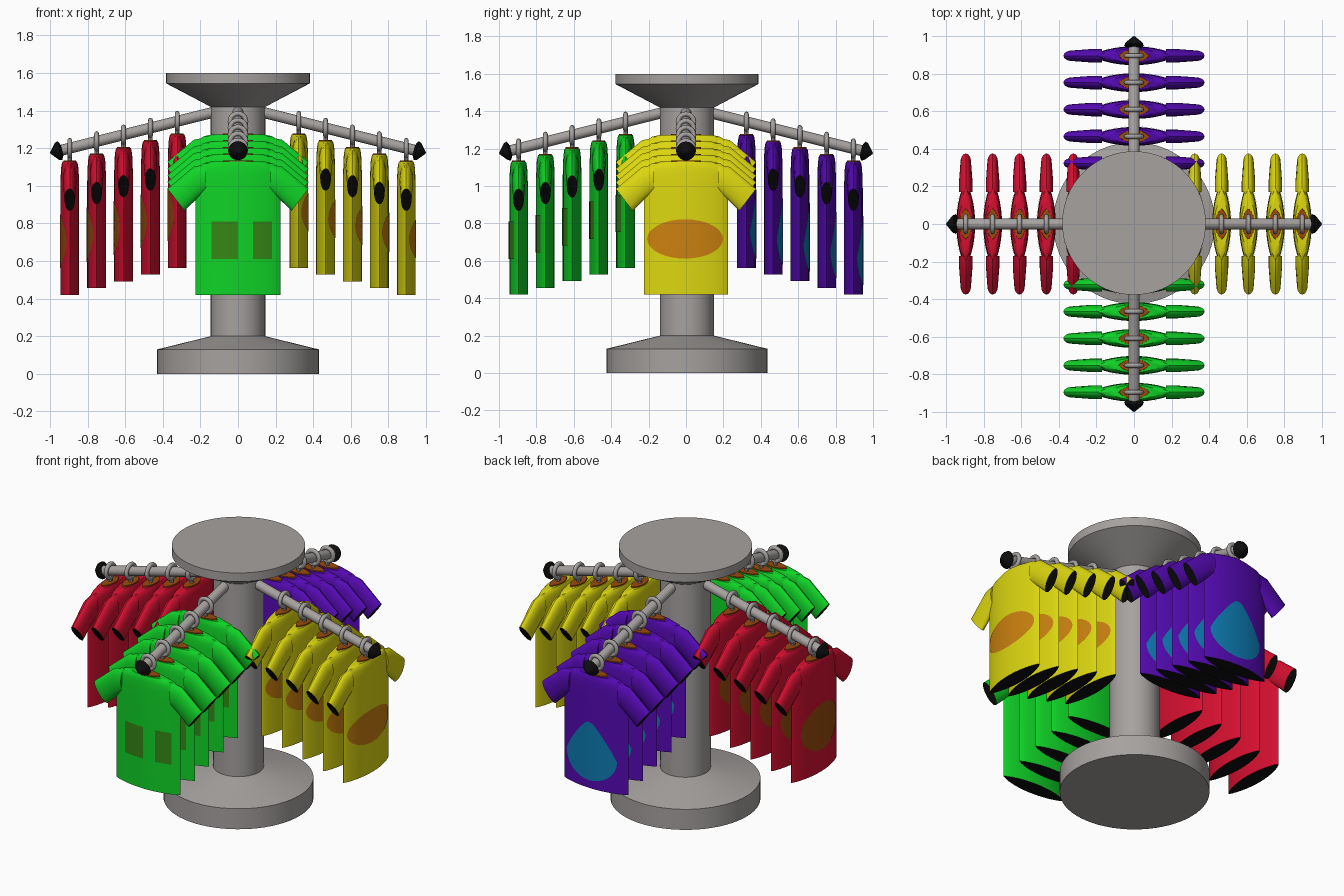
import bpy, bmesh, math
from mathutils import Vector, Matrix

if "Cube" in bpy.data.objects:
    bpy.data.objects.remove(bpy.data.objects["Cube"])


def mat(name, r, g, b):
    m = bpy.data.materials.new(name)
    m.diffuse_color = (r, g, b, 1)
    m.use_nodes = True
    m.node_tree.nodes["Principled BSDF"].inputs["Base Color"].default_value = m.diffuse_color
    return m


GREY = mat("grey metal", 0.38, 0.36, 0.35)
BLACK = mat("black", 0.004, 0.004, 0.004)
BROWN = mat("brown", 0.32, 0.07, 0.004)
GREEN = mat("green cloth", 0.005, 0.65, 0.02)
YELLOW = mat("yellow cloth", 0.72, 0.68, 0.005)
PURPLE = mat("purple cloth", 0.09, 0.003, 0.45)
RED = mat("red cloth", 0.68, 0.005, 0.03)
OLIVE = mat("dark green print", 0.035, 0.24, 0.008)
ORANGE = mat("orange print", 0.6, 0.22, 0.005)
BLUE = mat("blue print", 0.004, 0.2, 0.45)


def finish(name, bm, mats, recalc=True):
    """Turn a bmesh into a mesh with smooth faces and sharp creases."""
    if recalc:
        bmesh.ops.recalc_face_normals(bm, faces=bm.faces)
    me = bpy.data.meshes.new(name)
    bm.to_mesh(me)
    bm.free()
    for m in mats:
        me.materials.append(m)
    ob = bpy.data.objects.new(name, me)
    bpy.context.collection.objects.link(ob)
    bpy.ops.object.select_all(action='DESELECT')
    ob.select_set(True)
    bpy.context.view_layer.objects.active = ob
    bpy.ops.object.shade_smooth_by_angle(angle=math.radians(35))
    return ob


def loft(bm, rings, start_mat=0, end_mat=0):
    """Skin a list of closed point rings and cap both ends."""
    vs = [[bm.verts.new(p) for p in ring] for ring in rings]
    n = len(vs[0])
    for a, b in zip(vs, vs[1:]):
        for i in range(n):
            bm.faces.new((a[i], a[(i + 1) % n], b[(i + 1) % n], b[i]))
    bm.faces.new(vs[0]).material_index = start_mat
    bm.faces.new(vs[-1]).material_index = end_mat


def lathe(profile, n):
    return [[(r * math.cos(2 * math.pi * i / n), r * math.sin(2 * math.pi * i / n), z)
             for i in range(n)] for r, z in profile]


def lens(a, b, z, n=36):
    """Flat shirt cross-section, thin at the sides."""
    pts = []
    for i in range(n):
        t = 2 * math.pi * i / n
        s = math.sin(t)
        pts.append((a * math.cos(t), math.copysign(b * abs(s) ** 1.6, s), z))
    return pts


def copy(ob, name, matrix):
    new = bpy.data.objects.new(name, ob.data)
    new.matrix_world = matrix
    bpy.context.collection.objects.link(new)


# central stand: base, column, flared top
bm = bmesh.new()
loft(bm, lathe([(0.43, 0), (0.43, 0.13), (0.145, 0.2), (0.145, 1.42),
                (0.382, 1.545), (0.382, 1.6)], 64))
finish("stand", bm, [GREY]).location.y = 0.005

W, B = 0.225, 0.05      # shirt half width and half depth


def make_shirt(name, cloth):
    bm = bmesh.new()
    # body, black underneath
    loft(bm, [lens(*s) for s in [(W, B, -0.71), (W, B, -0.14), (W, 0.048, -0.07),
                                 (0.215, 0.046, -0.035), (0.185, 0.042, -0.01),
                                 (0.14, 0.038, 0)]], start_mat=1)
    # sleeves, black at the opening
    for side in (-1, 1):
        rings = []
        for top, low, d in [((0.17, -0.015), (0.17, -0.16), 0.036),
                            ((0.235, -0.028), (0.215, -0.195), 0.036),
                            ((0.375, -0.145), (0.285, -0.263), 0.028)]:
            top, low = Vector(top), Vector(low)
            mid, half = (top + low) / 2, (top - low) / 2
            ring = []
            for i in range(20):
                t = 2 * math.pi * i / 20
                p = mid + half * math.cos(t)
                ring.append((side * p.x, d * math.sin(t), p.y))
            rings.append(ring)
        loft(bm, rings, end_mat=1)
    return finish(name, bm, [cloth, BLACK])


def make_print(name, ink, shapes):
    """Thin printed patches following the shirt front."""
    bm = bmesh.new()
    n, steps = 32, 8
    for cx, cz, outline in shapes:
        def pt(f, t):
            x, z = outline(t)
            x, z = cx + x * f, cz + z * f
            depth = B * max(0, 1 - (x / W) ** 2) ** 0.8 + 0.003
            return bm.verts.new((x, -depth, z))
        mid = pt(0, 0)
        prev = None
        for k in range(1, steps + 1):
            ring = [pt(k / steps, 2 * math.pi * i / n) for i in range(n)]
            for i in range(n):
                j = (i + 1) % n
                if prev:
                    bm.faces.new((prev[i], ring[i], ring[j], prev[j]))
                else:
                    bm.faces.new((mid, ring[i], ring[j]))
            prev = ring
    return finish(name, bm, [ink], recalc=False)


def oval(rx, rz):
    return lambda t: (rx * math.cos(t), rz * math.sin(t))


def box(rx, rz):
    def f(t):
        m = max(abs(math.cos(t)), abs(math.sin(t)))
        return rx * math.cos(t) / m, rz * math.sin(t) / m
    return f


def drop(t):
    s = math.sin(t)
    if s > 0:
        return 0.18 * math.cos(t) * (1 - 0.55 * s), 0.22 * s
    return 0.18 * math.cos(t), 0.15 * s


# hanger: ring round the arm plus stem
bpy.ops.mesh.primitive_torus_add(major_radius=0.042, minor_radius=0.013,
                                 major_segments=20, minor_segments=8)
ring = bpy.context.object
ring.name = "hanger_ring"
ring.data.transform(Matrix.Rotation(math.pi / 2, 4, 'X'))
ring.data.transform(Matrix.Translation((0, 0, 0.07)))
ring.data.materials.append(GREY)
bpy.ops.object.shade_smooth()
bm = bmesh.new()
loft(bm, lathe([(0.013, -0.01), (0.013, 0.035)], 10))
stem = finish("hanger_stem", bm, [GREY])
# brown neck opening
bm = bmesh.new()
loft(bm, [lens(0.085, 0.035, -0.012), lens(0.08, 0.034, 0.006)])
neck = finish("neck_opening", bm, [BROWN])
# arm and its black end cap, built along z
TILT = math.atan(0.25)
bm = bmesh.new()
loft(bm, lathe([(0.029, -0.85), (0.029, 0.0)], 20))
arm = finish("arm", bm, [GREY])
bm = bmesh.new()
loft(bm, lathe([(0.03, -0.012), (0.052, 0.0), (0.046, 0.016), (0.004, 0.052)], 20))
cap = finish("arm_cap", bm, [BLACK])

RANGES = [
    ("green", GREEN, OLIVE, [(-0.07, -0.42, box(0.07, 0.1)), (0.13, -0.42, box(0.05, 0.1))]),
    ("yellow", YELLOW, ORANGE, [(-0.005, -0.413, oval(0.203, 0.105))]),
    ("purple", PURPLE, BLUE, [(-0.015, -0.51, drop)]),
    ("red", RED, BROWN, [(0.015, -0.425, oval(0.185, 0.145))]),
]
templates = [ring, stem, neck, arm, cap]
for k, (label, cloth, ink, shapes) in enumerate(RANGES):
    turn = Matrix.Rotation(k * math.pi / 2, 4, 'Z')
    shirt = make_shirt(label + "_shirt_template", cloth)
    motif = make_print(label + "_print_template", ink, shapes)
    templates += [shirt, motif]
    # sloping arm
    place = turn @ Matrix.Translation((0, -0.948, 1.187)) @ Matrix.Rotation(math.pi / 2 + TILT, 4, 'X')
    copy(arm, label + "_arm", place)
    copy(cap, label + "_arm_cap", place)
    # five shirts along the arm
    for i in range(5):
        d = 0.323 + 0.143 * i
        place = turn @ Matrix.Translation((0, -d, 1.13 + (0.895 - d) * 0.25))
        for part, word in ((shirt, "shirt"), (motif, "print"), (ring, "hanger_ring"),
                           (stem, "hanger_stem"), (neck, "neck_opening")):
            copy(part, f"{label}_{word}_{i + 1}", place)
for ob in templates:
    bpy.data.objects.remove(ob)
